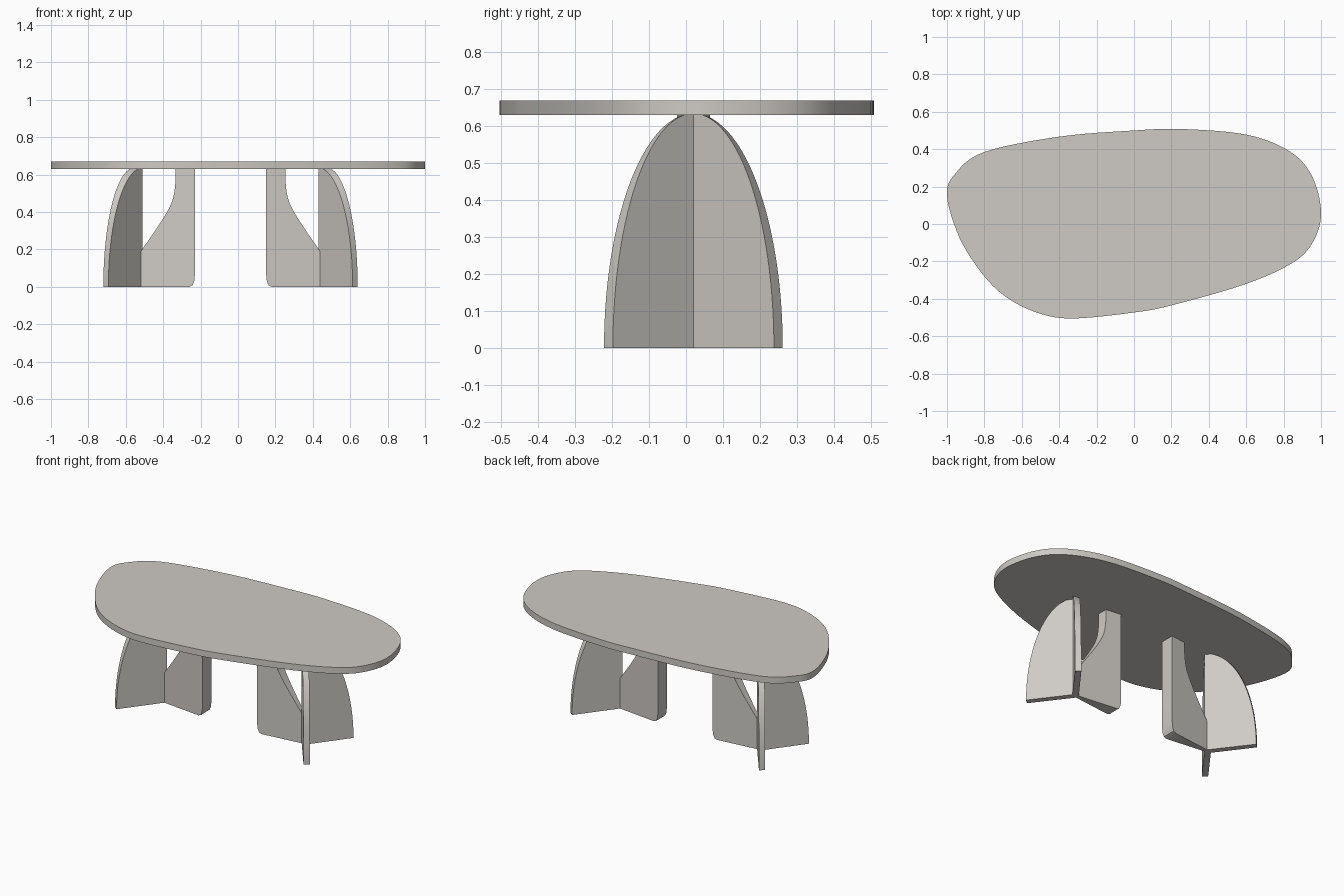
import bpy, bmesh, math
from mathutils import Vector

if "Cube" in bpy.data.objects:
    bpy.data.objects.remove(bpy.data.objects["Cube"])

mat = bpy.data.materials.new("warm grey")
mat.diffuse_color = (0.62, 0.595, 0.56, 1)
mat.use_nodes = True
mat.node_tree.nodes["Principled BSDF"].inputs["Base Color"].default_value = mat.diffuse_color

CY = 0.02        # leg centre line in y
UNDER = 0.63     # underside of the tabletop


def finish(bm, name, angle=35):
    bmesh.ops.remove_doubles(bm, verts=bm.verts, dist=1e-5)
    bmesh.ops.recalc_face_normals(bm, faces=bm.faces)
    me = bpy.data.meshes.new(name)
    bm.to_mesh(me)
    bm.free()
    ob = bpy.data.objects.new(name, me)
    bpy.context.collection.objects.link(ob)
    me.materials.append(mat)
    bpy.ops.object.select_all(action='DESELECT')
    ob.select_set(True)
    bpy.context.view_layer.objects.active = ob
    bpy.ops.object.shade_smooth_by_angle(angle=math.radians(angle))
    return ob


def spline(pts, steps, closed):
    """Catmull-Rom curve through 2D points."""
    n, out = len(pts), []
    for i in range(n if closed else n - 1):
        ids = [i - 1, i, i + 1, i + 2]
        ids = [k % n if closed else min(max(k, 0), n - 1) for k in ids]
        a, b, c, d = (Vector(pts[k]) for k in ids)
        for j in range(steps):
            t = j / steps
            out.append(0.5 * (2 * b + (c - a) * t + (2 * a - 5 * b + 4 * c - d) * t * t
                              + (3 * b - a - 3 * c + d) * t ** 3))
    if not closed:
        out.append(Vector(pts[-1]))
    return out


def slab(bm, side_a, side_b, skip_last=False):
    """Solid between two matching outlines."""
    va = [bm.verts.new(p) for p in side_a]
    vb = [bm.verts.new(p) for p in side_b]
    bm.faces.new(va)
    bm.faces.new(vb[::-1])
    n = len(va)
    for i in range(n - 1 if skip_last else n):
        j = (i + 1) % n
        bm.faces.new((va[i], vb[i], vb[j], va[j]))


# Tabletop: asymmetric pebble outline
outline = [(-1.0, 0.15), (-0.955, 0.27), (-0.8, 0.385), (-0.4, 0.467), (0, 0.5),
           (0.25, 0.508), (0.6, 0.478), (0.83, 0.39), (0.95, 0.26), (1.0, 0.07),
           (0.965, -0.08), (0.86, -0.2), (0.6, -0.32), (0.2, -0.435), (0, -0.473),
           (-0.32, -0.505), (-0.5, -0.48), (-0.67, -0.4), (-0.8, -0.28), (-0.93, -0.08)]
curve = spline(outline, 6, True)
bm = bmesh.new()
slab(bm, [(p.x, p.y, UNDER) for p in curve], [(p.x, p.y, 0.67) for p in curve])
finish(bm, "tabletop")

# Arch profile of an outer fin: (reach, height)
H = 0.635
arch = [(0, 0)] + [(math.cos(a), H * math.sin(a))
                   for a in (math.pi / 2 * i / 28 for i in range(29))]

# Side profile of the inner fin: rounded foot, curved cut-away
cut = spline([(0.455, 0.165), (0.43, 0.203), (0.33, 0.35), (0.275, 0.45),
              (0.256, 0.54), (0.254, UNDER)], 6, False)
inner = ([(0.455, 0)] + [(p.x, p.y) for p in cut] +
         [(0.15, UNDER), (0.15, 0.07), (0.154, 0.03), (0.163, 0.008), (0.18, 0)])


def half_width(x):
    # inner fin narrows toward the outer fins
    return 0.045 - 0.035 * (x - 0.15) / 0.305


for label, place in (("right", lambda x: x), ("left", lambda x: -0.08 - x)):
    # Two arched outer fins joined in a V
    bm = bmesh.new()
    for s in (1, -1):
        slab(bm,
             [(place(0.43 + 0.183 * f), CY + s * 0.242 * f, z) for f, z in arch],
             [(place(0.477 + 0.163 * f), CY + s * 0.218 * f, z) for f, z in arch],
             skip_last=False)
    # remove the hidden wall between the two halves
    hidden = [f for f in bm.faces if all(abs(v.co.y - CY) < 1e-5 for v in f.verts)]
    bmesh.ops.delete(bm, geom=hidden, context='FACES')
    finish(bm, label + "_outer_fins")

    # Wedge-shaped inner fin
    bm = bmesh.new()
    slab(bm, [(place(x), CY - half_width(x), z) for x, z in inner],
         [(place(x), CY + half_width(x), z) for x, z in inner])
    finish(bm, label + "_inner_fin")
